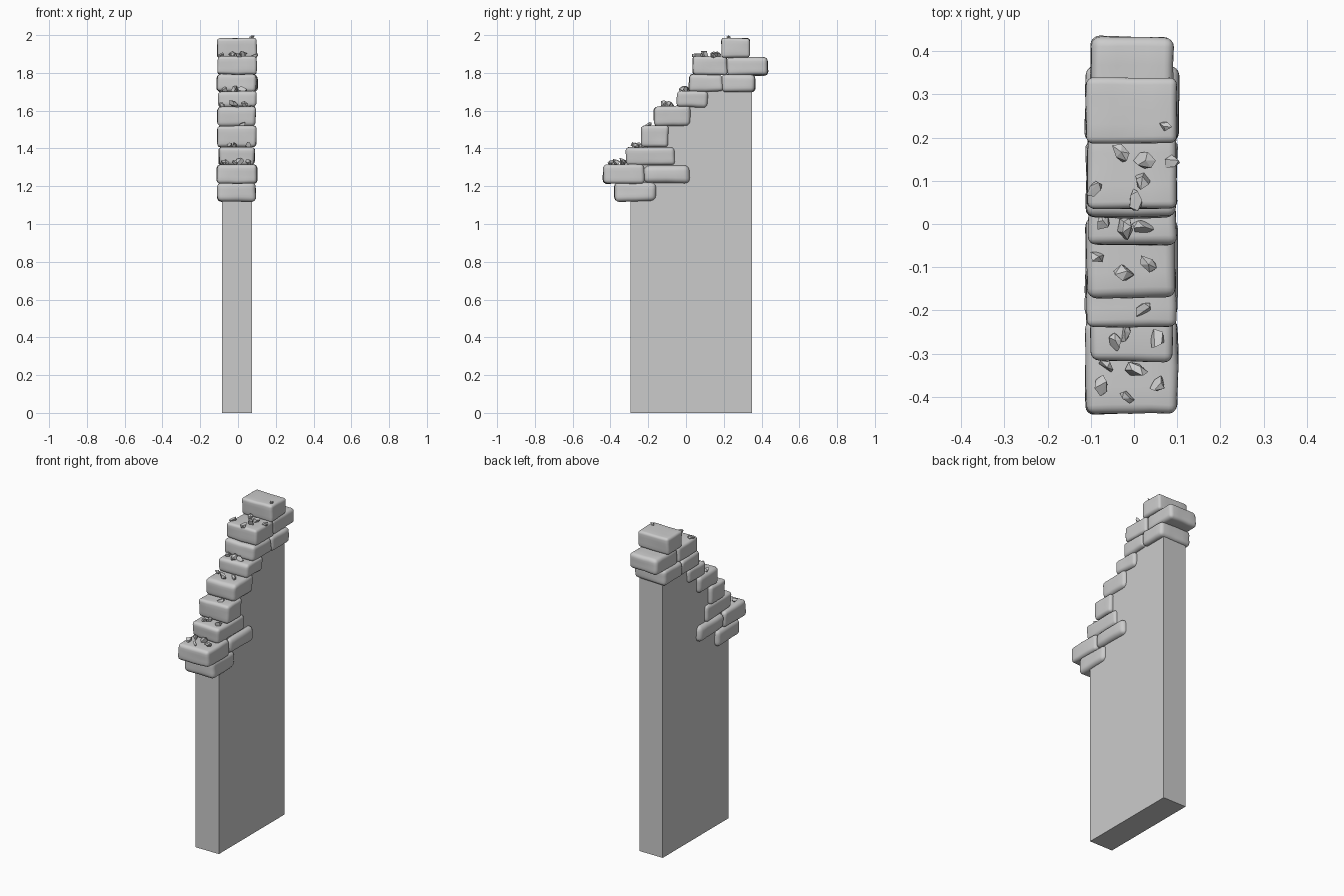
import bpy, bmesh, random
from mathutils import Vector, Matrix, noise

if "Cube" in bpy.data.objects:
    bpy.data.objects.remove(bpy.data.objects["Cube"])

random.seed(7)


def to_object(bm, name):
    bmesh.ops.recalc_face_normals(bm, faces=bm.faces)
    mesh = bpy.data.meshes.new(name)
    bm.to_mesh(mesh)
    bm.free()
    ob = bpy.data.objects.new(name, mesh)
    bpy.context.collection.objects.link(ob)
    return ob


# Wall slab: side profile extruded through its thickness, top hidden in the bricks
profile = [(-.295, 0), (.35, 0), (.35, 1.75), (.06, 1.75), (.03, 1.66),
           (-.08, 1.57), (-.16, 1.45), (-.25, 1.36), (-.295, 1.27)]
bm = bmesh.new()
face = bm.faces.new([bm.verts.new((-.085, y, z)) for y, z in profile])
ext = bmesh.ops.extrude_face_region(bm, geom=[face])
bmesh.ops.translate(bm, vec=(.16, 0, 0),
                    verts=[v for v in ext["geom"] if isinstance(v, bmesh.types.BMVert)])
to_object(bm, "wall_slab")


# Worn brick: jittered box with rounded edges and slightly uneven surface
def brick(name, x0, x1, y0, y1, z0, z1, radius=.022):
    bm = bmesh.new()
    bmesh.ops.create_cube(bm, size=1)
    for v in bm.verts:
        v.co = Vector(((x0 + x1) / 2 + v.co.x * (x1 - x0),
                       (y0 + y1) / 2 + v.co.y * (y1 - y0),
                       (z0 + z1) / 2 + v.co.z * (z1 - z0)))
        v.co += Vector([random.uniform(-.004, .004) for _ in range(3)])
    bmesh.ops.bevel(bm, geom=bm.edges[:], offset=radius, segments=4,
                    profile=.5, affect='EDGES')
    bmesh.ops.subdivide_edges(bm, edges=[e for e in bm.edges if e.calc_length() > .04],
                              cuts=3, use_grid_fill=True)
    for v in bm.verts:
        v.co += noise.noise_vector(v.co * 14) * .003
    ob = to_object(bm, name)
    for p in ob.data.polygons:
        p.use_smooth = True


# Stepped edge bricks: x range, y range, z range, edge radius
bricks = [
    (-.108, .096, -.38, -.16, 1.12, 1.22, .025),
    (-.112, .10, -.437, -.222, 1.215, 1.315, .02),
    (-.112, .10, -.225, .02, 1.215, 1.31, .03),
    (-.10, .088, -.315, -.06, 1.31, 1.407, .02),
    (-.108, .096, -.238, -.093, 1.405, 1.52, .018),
    (-.108, .096, -.17, .023, 1.52, 1.625, .024),
    (-.106, .096, -.048, .115, 1.62, 1.703, .02),
    (-.112, .098, .015, .195, 1.70, 1.792, .02),
    (-.114, .10, .19, .365, 1.70, 1.792, .022),
    (-.108, .096, .037, .22, 1.79, 1.886, .016),
    (-.102, .092, .22, .433, 1.787, 1.882, .022),
    (-.112, .098, .188, .335, 1.88, 1.985, .016),
]
for i, b in enumerate(bricks):
    brick(f"brick_{i + 1:02d}", *b)


# Rubble chip: faceted convex lump resting on a step
def chip(name, x, y, z, size):
    bm = bmesh.new()
    bmesh.ops.create_icosphere(bm, subdivisions=1, radius=1)
    drop = random.sample(bm.verts[:], 3)
    bmesh.ops.delete(bm, geom=drop, context='VERTS')
    for v in bm.verts:
        v.co *= random.uniform(.8, 1.1)
    hull = bmesh.ops.convex_hull(bm, input=bm.verts[:])
    loose = {g for g in hull["geom_interior"] if isinstance(g, bmesh.types.BMVert)}
    bmesh.ops.delete(bm, geom=list(loose), context='VERTS')
    spin = Matrix.Rotation(random.uniform(0, 6.28), 4, 'Z')
    tilt = Matrix.Rotation(random.uniform(-.5, .5), 4, 'X')
    scale = Matrix.Diagonal((size * .75, size * 1.15, size * .75, 1))
    bm.transform(Matrix.Translation((x, y, z + size * .5)) @ spin @ tilt @ scale)
    to_object(bm, name)


# Rubble positions per step: top height, then (x, y, size)
rubble = [
    (1.315, [(-.065, -.33, .021), (.003, -.34, .028), (-.075, -.375, .025),
             (-.014, -.40, .019), (.058, -.37, .023)]),
    (1.405, [(-.042, -.273, .023), (.052, -.27, .026), (-.022, -.25, .022)]),
    (1.515, [(.022, -.197, .023)]),
    (1.62, [(-.088, -.075, .02), (.032, -.092, .025), (-.024, -.113, .028)]),
    (1.70, [(-.072, .003, .022), (-.024, -.012, .028), (.02, -.006, .025)]),
    (1.882, [(-.028, .165, .025), (.027, .147, .028), (.091, .145, .021),
             (.02, .102, .027), (-.091, .08, .021), (.004, .055, .024)]),
    (1.978, [(.072, .226, .017)]),
]
n = 0
for z, spots in rubble:
    for x, y, s in spots:
        n += 1
        chip(f"rubble_{n:02d}", x, y, z, s)
